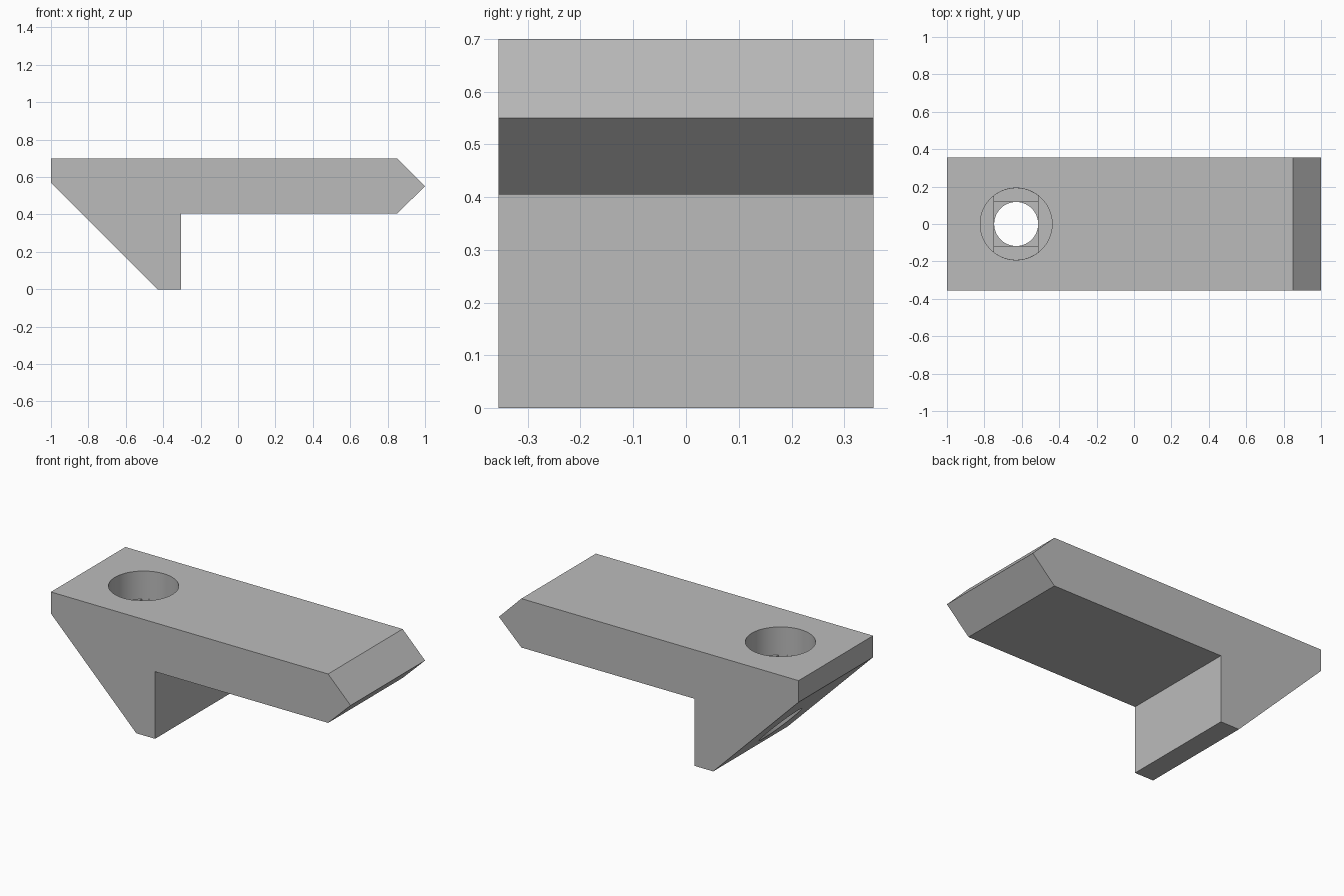
import bpy, bmesh, math
from mathutils import Vector

cube = bpy.data.objects.get("Cube")
if cube:
    bpy.data.objects.remove(cube, do_unlink=True)

grey = bpy.data.materials.new("plain grey")
grey.use_nodes = True
colour = (0.5, 0.5, 0.5, 1)
grey.diffuse_color = colour
grey.node_tree.nodes["Principled BSDF"].inputs["Base Color"].default_value = colour


def prism(name, points, offset):
    """Extrude a closed outline of 3D points along offset."""
    bm = bmesh.new()
    face = bm.faces.new([bm.verts.new(p) for p in points])
    out = bmesh.ops.extrude_face_region(bm, geom=[face])
    moved = [v for v in out["geom"] if isinstance(v, bmesh.types.BMVert)]
    bmesh.ops.translate(bm, verts=moved, vec=Vector(offset))
    bmesh.ops.recalc_face_normals(bm, faces=bm.faces)
    mesh = bpy.data.meshes.new(name)
    bm.to_mesh(mesh)
    bm.free()
    mesh.materials.append(grey)
    obj = bpy.data.objects.new(name, mesh)
    bpy.context.collection.objects.link(obj)
    return obj


# Hooked bar: side outline extruded across the width
half_width = 0.355
outline = [(-1, 0.7), (0.85, 0.7), (1, 0.55), (0.85, 0.405),
           (-0.305, 0.405), (-0.305, 0), (-0.43, 0), (-1, 0.57)]
bracket = prism("clamp_bracket", [(x, -half_width, z) for x, z in outline],
                (0, 2 * half_width, 0))

# Screw hole: counterbore, two thin stepped recesses, then the round bore
hole_x, head_r, bore_r = -0.63, 0.192, 0.118
floor_z, step = 0.531, 0.013


def circle(radius, count=96):
    angles = [2 * math.pi * i / count for i in range(count)]
    return [(radius * math.cos(a), radius * math.sin(a)) for a in angles]


chord = math.sqrt(head_r ** 2 - bore_r ** 2)
slot = [p for p in circle(head_r - 0.0005) if abs(p[0]) < bore_r - 0.002]
slot += [(sx * bore_r, sy * chord) for sx in (-1, 1) for sy in (-1, 1)]
slot.sort(key=lambda p: math.atan2(p[1], p[0]))
square = [(-bore_r, -bore_r), (bore_r, -bore_r), (bore_r, bore_r), (-bore_r, bore_r)]

cuts = [("counterbore", circle(head_r), floor_z, 0.8),
        ("slot_step", slot, floor_z - step, floor_z + 0.02),
        ("square_step", square, floor_z - 2 * step, floor_z + 0.01),
        ("bore", circle(bore_r - 0.0005), -0.1, 0.8)]

bpy.context.view_layer.objects.active = bracket
for name, shape, low, high in cuts:
    cutter = prism(name + "_cutter", [(hole_x + x, y, low) for x, y in shape],
                   (0, 0, high - low))
    cutter.hide_render = True
    mod = bracket.modifiers.new(name, "BOOLEAN")
    mod.operation = "DIFFERENCE"
    mod.solver = "EXACT"
    mod.object = cutter
    bpy.ops.object.modifier_apply(modifier=mod.name)
    bpy.data.objects.remove(cutter, do_unlink=True)

# Smooth hole walls, crisp edges elsewhere
bpy.ops.object.select_all(action="DESELECT")
bracket.select_set(True)
bpy.ops.object.shade_smooth_by_angle(angle=math.radians(30))
